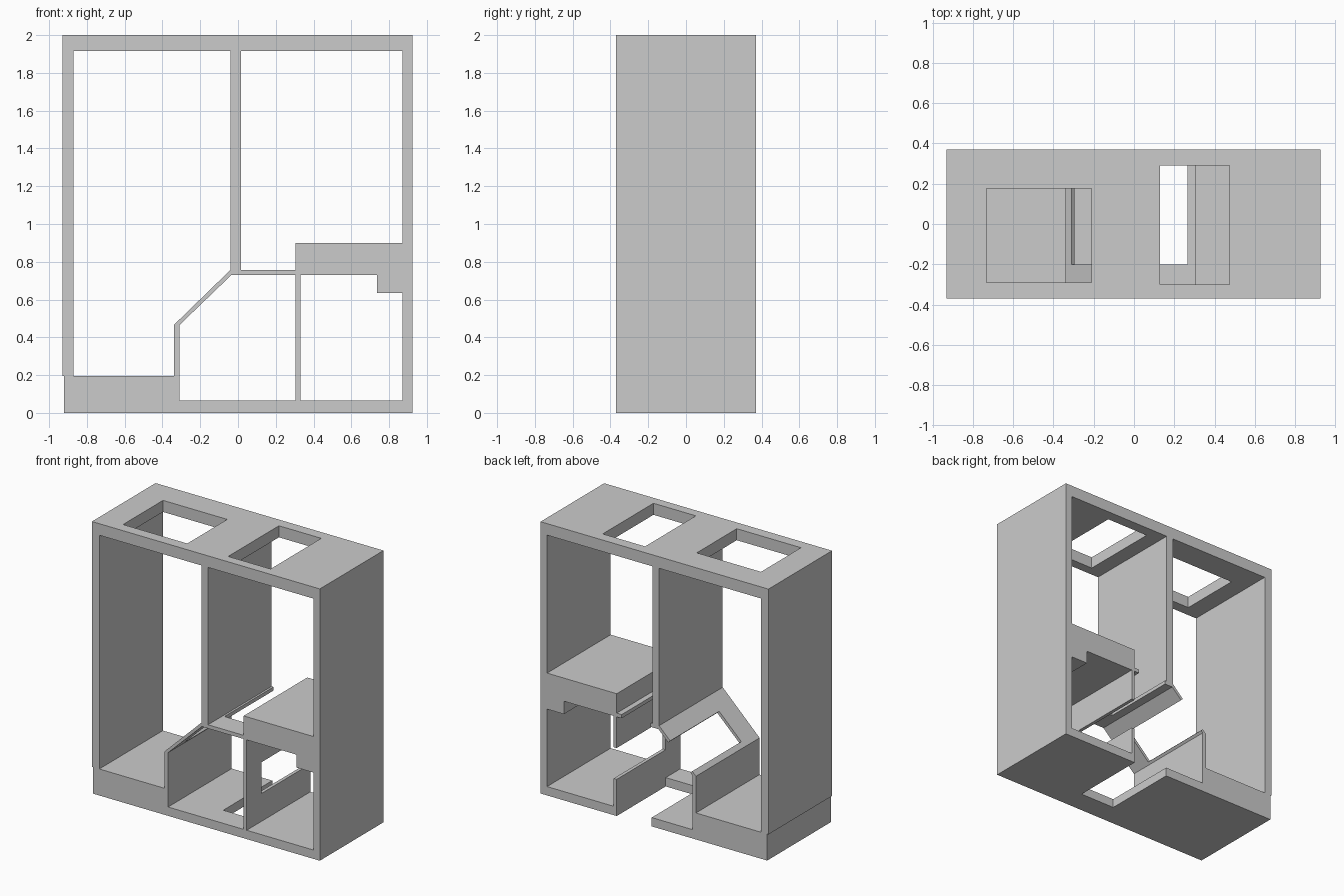
import bpy, bmesh

if "Cube" in bpy.data.objects:
    bpy.data.objects.remove(bpy.data.objects["Cube"])

Y0, Y1 = -0.37, 0.37      # front and back of the cabinet
YC = -0.20                # where the rear cut-outs begin


def prism(name, pts, y0=Y0, y1=Y1):
    """Extrude an (x, z) profile along y."""
    bm = bmesh.new()
    face = bm.faces.new([bm.verts.new((x, y0, z)) for x, z in pts])
    ext = bmesh.ops.extrude_face_region(bm, geom=[face])
    verts = [g for g in ext["geom"] if isinstance(g, bmesh.types.BMVert)]
    bmesh.ops.translate(bm, verts=verts, vec=(0, y1 - y0, 0))
    bmesh.ops.recalc_face_normals(bm, faces=bm.faces)
    mesh = bpy.data.meshes.new(name)
    bm.to_mesh(mesh)
    bm.free()
    obj = bpy.data.objects.new(name, mesh)
    bpy.context.collection.objects.link(obj)
    return obj


def box(name, x0, x1, z0, z1, y0=Y0, y1=Y1):
    return prism(name, [(x0, z0), (x1, z0), (x1, z1), (x0, z1)], y0, y1)


def cut(obj, cutter):
    """Subtract the cutter from the object and remove the cutter."""
    cutter.hide_render = True
    mod = obj.modifiers.new("cut", 'BOOLEAN')
    mod.operation = 'DIFFERENCE'
    mod.solver = 'EXACT'
    mod.object = cutter
    bpy.context.view_layer.objects.active = obj
    bpy.ops.object.modifier_apply(modifier=mod.name)
    bpy.data.objects.remove(cutter, do_unlink=True)


# Outer walls and centre divider
box("left_wall", -0.93, -0.87, 0.195, 1.915)
box("right_wall", 0.872, 0.925, 0.0, 1.915)
box("centre_divider", -0.04, 0.015, 0.757, 1.915)

# Top panel with two rectangular openings
top = box("top_panel", -0.93, 0.925, 1.915, 2.0)
cut(top, box("left_opening", -0.733, -0.21, 1.8, 2.1, -0.29, 0.175))
cut(top, box("right_opening", 0.13, 0.475, 1.8, 2.1, -0.30, 0.29))

# Base: thick step on the left, thin floor on the right, notched at the back
base = prism("base", [(-0.92, 0), (0.872, 0), (0.872, 0.065), (-0.31, 0.065),
                      (-0.31, 0.195), (-0.92, 0.195)])
cut(base, box("base_notch", 0.02, 0.305, -0.1, 0.15, YC, 0.5))

# Short wall, sloped panel and shelf as one folded sheet
fold = prism("folded_shelf", [(-0.34, 0.195), (-0.34, 0.465), (-0.04, 0.757),
                              (0.305, 0.757), (0.305, 0.73), (-0.035, 0.73),
                              (-0.31, 0.465), (-0.31, 0.195)])
cut(fold, prism("slope_notch", [(-0.36, 0.544), (-0.26, 0.444),
                                (-0.08, 0.619), (-0.18, 0.719)], YC, 0.5))
cut(fold, box("shelf_notch", 0.03, 0.265, 0.6, 0.9, YC, 0.5))

# Stepped block on the right
prism("right_block", [(0.305, 0.73), (0.735, 0.73), (0.735, 0.635),
                      (0.872, 0.635), (0.872, 0.9), (0.305, 0.9)])

# Inner partition, open at the rear between its two rails
part = box("inner_partition", 0.305, 0.33, 0.065, 0.73)
cut(part, box("partition_notch", 0.2, 0.4, 0.27, 0.50, YC, 0.5))
